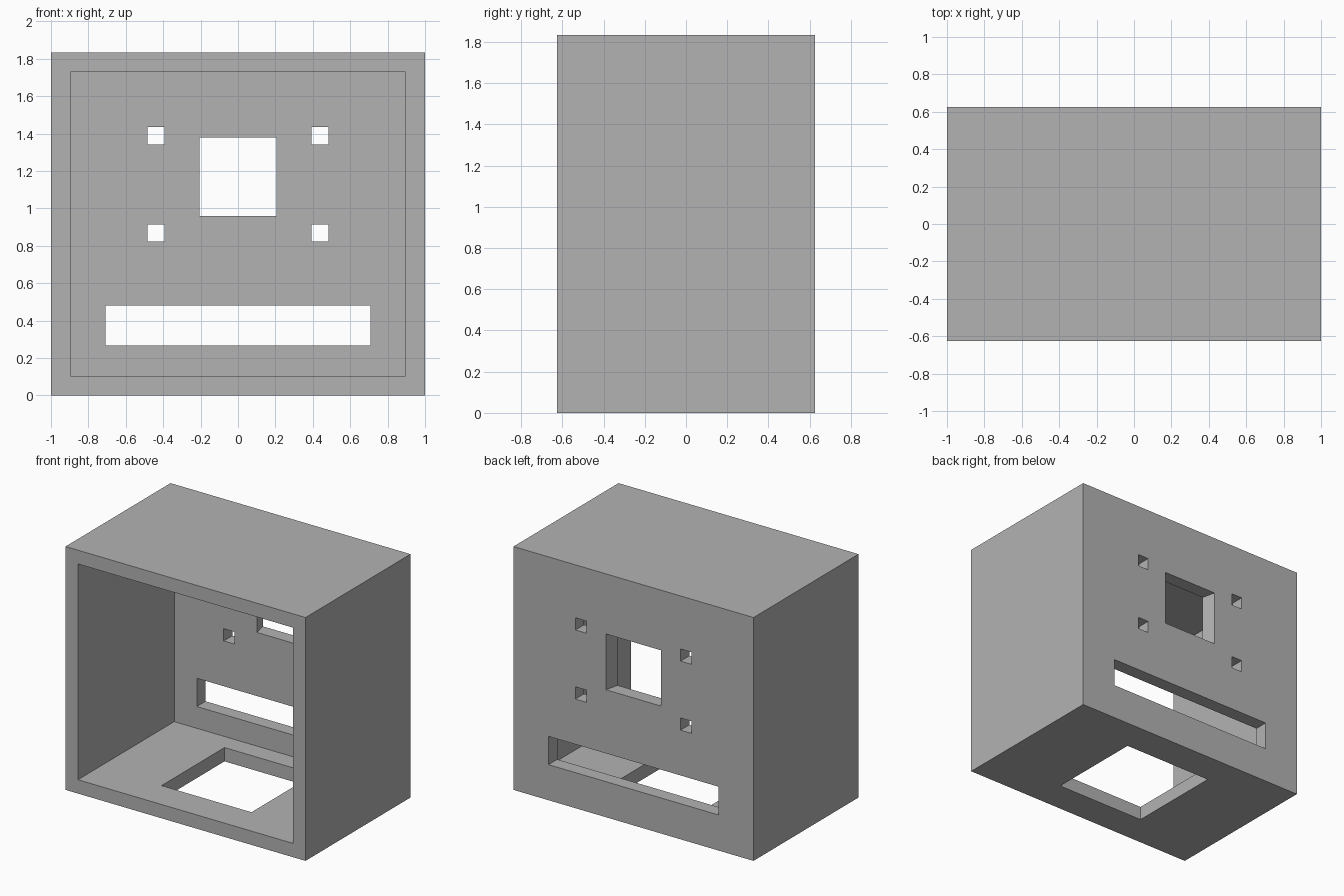
import bpy
import bmesh

if "Cube" in bpy.data.objects:
    bpy.data.objects.remove(bpy.data.objects["Cube"], do_unlink=True)

HALF_W, HALF_D, HEIGHT, WALL = 1.0, 0.625, 1.833, 0.104

grey = bpy.data.materials.new("plain grey")
grey.use_nodes = True
colour = (0.45, 0.45, 0.45, 1)
grey.diffuse_color = colour
grey.node_tree.nodes["Principled BSDF"].inputs["Base Color"].default_value = colour


def block(name, x, y, z, back_x=None):
    """Box from (min, max) ranges; back_x gives another x range at the back."""
    bm = bmesh.new()
    bmesh.ops.create_cube(bm, size=1)
    for v in bm.verts:
        xs = back_x if back_x and v.co.y > 0 else x
        v.co = [r[int(c > 0)] for r, c in zip((xs, y, z), v.co)]
    mesh = bpy.data.meshes.new(name)
    bm.to_mesh(mesh)
    bm.free()
    mesh.materials.append(grey)
    obj = bpy.data.objects.new(name, mesh)
    bpy.context.collection.objects.link(obj)
    return obj


def around(centre, size):
    return (centre - size / 2, centre + size / 2)


# Outer shell
enclosure = block("enclosure", (-HALF_W, HALF_W), (-HALF_D, HALF_D), (0, HEIGHT))

# Cavity, open at the front
inner_back = HALF_D - WALL
cutters = [block("cavity_cutter", (WALL - HALF_W, HALF_W - WALL),
                 (-HALF_D - 0.2, inner_back), (WALL, HEIGHT - WALL))]

# Back wall: long slot, window with splayed sides, four mounting holes
through = (inner_back - WALL, HALF_D + WALL)
cutters.append(block("slot_cutter", around(0, 1.416), through, (0.268, 0.481)))
cutters.append(block("window_cutter", around(0, 0.364), through, (0.96, 1.38),
                     back_x=around(0, 0.508)))
for side in (-1, 1):
    for z in (0.868, 1.388):
        cutters.append(block("mounting_hole_cutter", around(side * 0.438, 0.092),
                             through, around(z, 0.092)))

# Square opening in the floor
cutters.append(block("floor_cutter", around(0, 0.75), around(0, 0.75), (-WALL, 2 * WALL)))

# Cut the openings and keep the finished mesh
for cutter in cutters:
    cutter.hide_render = True
    mod = enclosure.modifiers.new(cutter.name, "BOOLEAN")
    mod.operation = "DIFFERENCE"
    mod.solver = "EXACT"
    mod.object = cutter
bpy.context.view_layer.update()
graph = bpy.context.evaluated_depsgraph_get()
finished = bpy.data.meshes.new_from_object(enclosure.evaluated_get(graph))
enclosure.modifiers.clear()
enclosure.data = finished
finished.name = "enclosure"
finished.materials.clear()
finished.materials.append(grey)
for poly in finished.polygons:
    poly.material_index = 0
for cutter in cutters:
    bpy.data.objects.remove(cutter, do_unlink=True)
